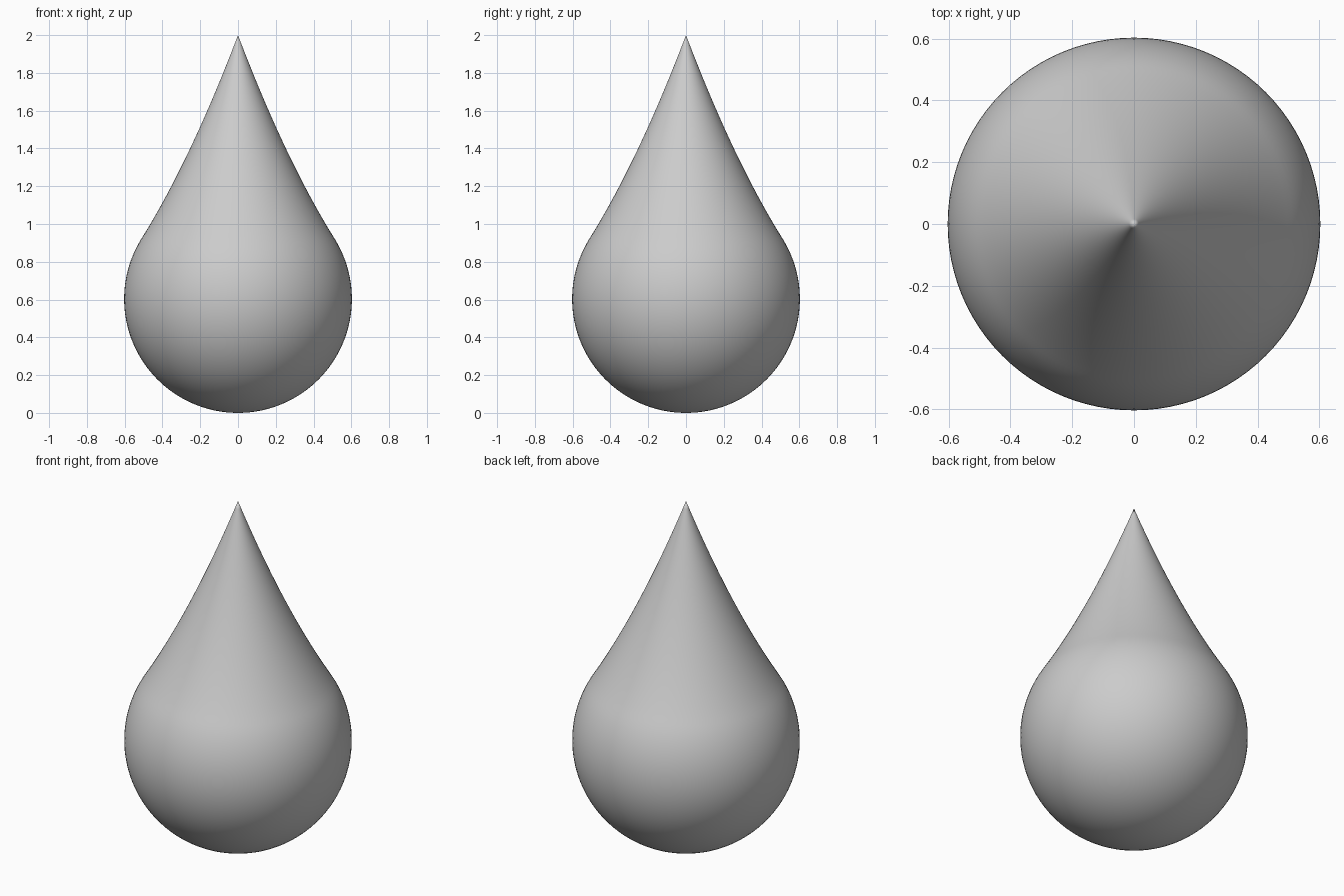
import bpy, bmesh, math
from mathutils import Vector

if "Cube" in bpy.data.objects:
    bpy.data.objects.remove(bpy.data.objects["Cube"])

R = 0.603                    # radius of the round belly
JOIN = math.radians(32)      # latitude where the belly meets the tapered neck
SEGMENTS = 96

# Belly arc, from the bottom pole up to the join
profile = []
for i in range(41):
    a = -math.pi / 2 + (JOIN + math.pi / 2) * i / 40
    profile.append(Vector((R * math.cos(a), 0, R + R * math.sin(a))))
profile[0].x = 0

# Concave neck: quadratic curve tangent to the belly, ending at the tip
start, ctrl, tip = profile[-1].copy(), Vector((0.253, 0, 1.335)), Vector((0, 0, 2))
for i in range(1, 33):
    t = i / 32
    profile.append(start * (1 - t) ** 2 + ctrl * 2 * t * (1 - t) + tip * t * t)

# Lathe the profile around z
bm = bmesh.new()
verts = [bm.verts.new(p) for p in profile]
edges = [bm.edges.new(pair) for pair in zip(verts, verts[1:])]
bmesh.ops.spin(bm, geom=verts + edges, cent=(0, 0, 0), axis=(0, 0, 1),
               angle=math.tau, steps=SEGMENTS, use_merge=True)
bmesh.ops.remove_doubles(bm, verts=bm.verts, dist=0.0005)
bmesh.ops.recalc_face_normals(bm, faces=bm.faces)
for f in bm.faces:
    f.smooth = True

mesh = bpy.data.meshes.new("teardrop")
bm.to_mesh(mesh)
bm.free()
bpy.context.collection.objects.link(bpy.data.objects.new("teardrop", mesh))
